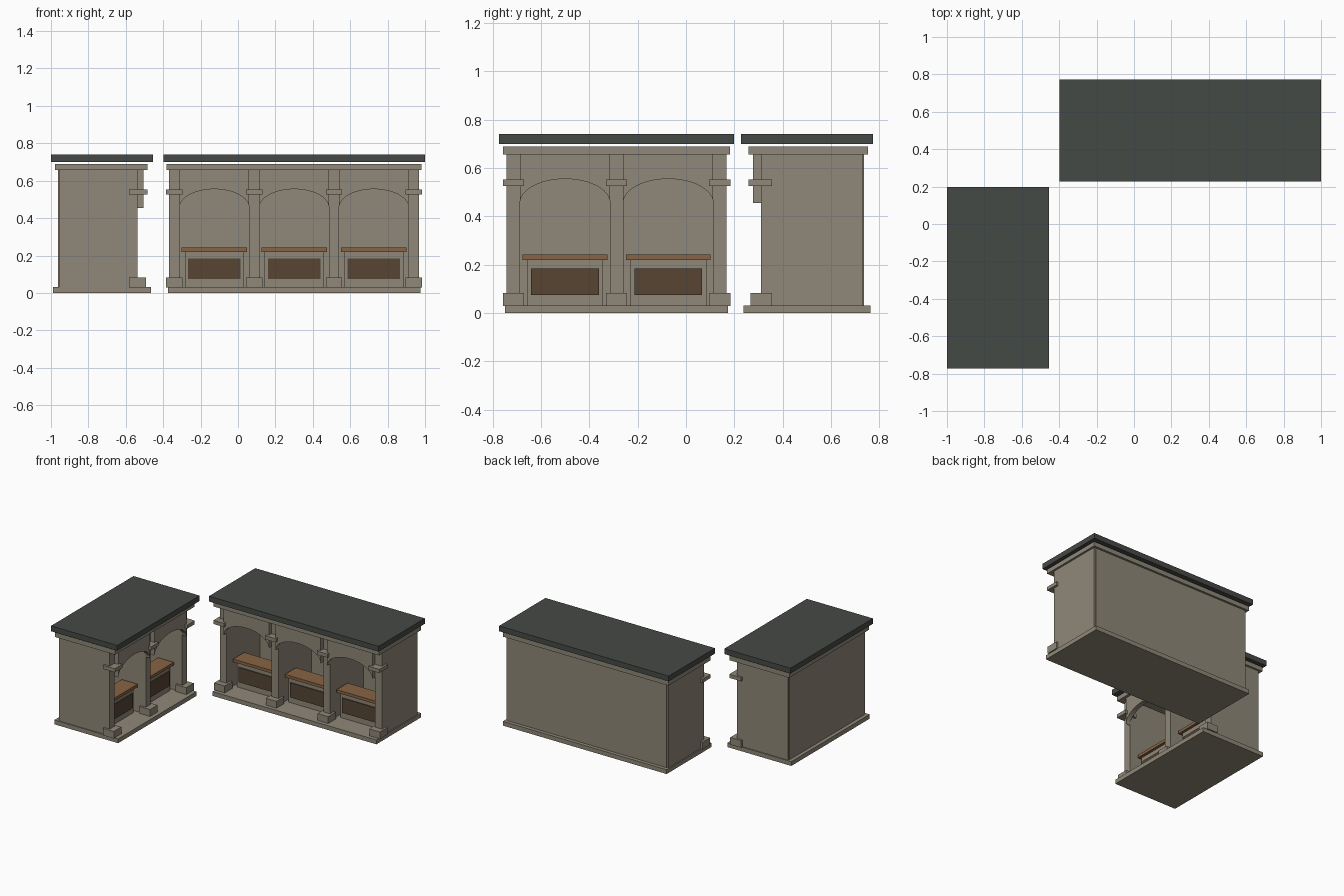
import bpy, bmesh, math
from mathutils import Matrix, Vector

if "Cube" in bpy.data.objects:
    bpy.data.objects.remove(bpy.data.objects["Cube"])


def material(name, rgb):
    m = bpy.data.materials.new(name)
    m.diffuse_color = (*rgb, 1)
    m.use_nodes = True
    m.node_tree.nodes["Principled BSDF"].inputs["Base Color"].default_value = m.diffuse_color
    return m


STONE = material("warm grey stone", (0.275, 0.246, 0.188))
ROOF = material("dark slate", (0.060, 0.067, 0.060))
WOOD = material("counter wood", (0.242, 0.127, 0.058))
DARK = material("dark wood", (0.095, 0.060, 0.034))

PITCH = 0.4265   # spacing of the piers
PIER = 0.056     # pier width


def make_object(name, bm, mat, xf):
    bmesh.ops.recalc_face_normals(bm, faces=bm.faces)
    bm.transform(xf)
    me = bpy.data.meshes.new(name)
    bm.to_mesh(me)
    bm.free()
    me.materials.append(mat)
    ob = bpy.data.objects.new(name, me)
    bpy.context.collection.objects.link(ob)


def box(name, xf, mat, u, d, z):
    """Box from ranges: u along the front, d back from the roof edge, z up."""
    bm = bmesh.new()
    bmesh.ops.create_cube(bm, size=1)
    for v in bm.verts:
        v.co = Vector([r[0] + (c + 0.5) * (r[1] - r[0])
                       for c, r in zip(v.co, (u, d, z))])
    make_object(name, bm, mat, xf)


def arch(name, xf, uc, half, d, spring, rise, top, n=24):
    """Panel with an elliptical opening, swept through its thickness."""
    bm = bmesh.new()
    rows = []
    for i in range(n + 1):
        a = math.pi * (1 - i / n)
        u, z = uc + half * math.cos(a), spring + rise * math.sin(a)
        rows.append([bm.verts.new(p) for p in
                     ((u, d[0], z), (u, d[0], top), (u, d[1], top), (u, d[1], z))])
    for a, b in zip(rows, rows[1:]):
        for k in range(4):
            j = (k + 1) % 4
            bm.faces.new((a[k], a[j], b[j], b[k]))
    bm.faces.new(rows[0])
    bm.faces.new(rows[-1])
    make_object(name, bm, STONE, xf)


def around(c, w):
    return (c - w / 2, c + w / 2)


def arcade(label, bays, xf):
    half = bays * PITCH / 2

    def part(name, mat, u, d, z):
        box(f"{label}_{name}", xf, mat, u, d, z)

    # base, back wall, cornice and floating roof slab
    part("base", STONE, around(0, 2 * half + 0.07), (0.009, 0.535), (0, 0.032))
    part("back_wall", STONE, around(0, 2 * half + 0.03), (0.475, 0.508), (0.03, 0.657))
    part("cornice", STONE, around(0, 2 * half + 0.085), (0.03, 0.524), (0.656, 0.69))
    part("roof", ROOF, around(0, 2 * half + 0.118), (0, 0.545), (0.70, 0.74))

    # dividing piers with plinths and capitals
    for i in range(bays + 1):
        c = -half + i * PITCH
        part(f"pier_{i}", STONE, around(c, PIER), (0.083, 0.503), (0.03, 0.657))
        part(f"plinth_{i}", STONE, around(c, 0.088), (0.038, 0.128), (0.03, 0.083))
        part(f"capital_{i}", STONE, around(c, 0.088), (0.03, 0.128), (0.525, 0.552))

    # arches and counters in each bay
    for i in range(bays):
        c = -half + (i + 0.5) * PITCH
        arch(f"{label}_arch_{i}", xf, c, (PITCH - PIER) / 2 + 0.001, (0.05, 0.084),
             0.455, 0.1, 0.657)
        part(f"counter_body_{i}", STONE, around(c, 0.315), (0.165, 0.26), (0.03, 0.221))
        part(f"counter_panel_{i}", DARK, around(c, 0.28), (0.157, 0.166), (0.075, 0.184))
        part(f"counter_top_{i}", WOOD, around(c, 0.35), (0.145, 0.275), (0.22, 0.242))


# long row faces the front, short row faces right
arcade("long_stall", 3, Matrix.Translation((0.30, 0.228, 0)))
arcade("short_stall", 2, Matrix.Translation((-0.455, -0.287, 0))
       @ Matrix.Rotation(math.pi / 2, 4, 'Z'))
